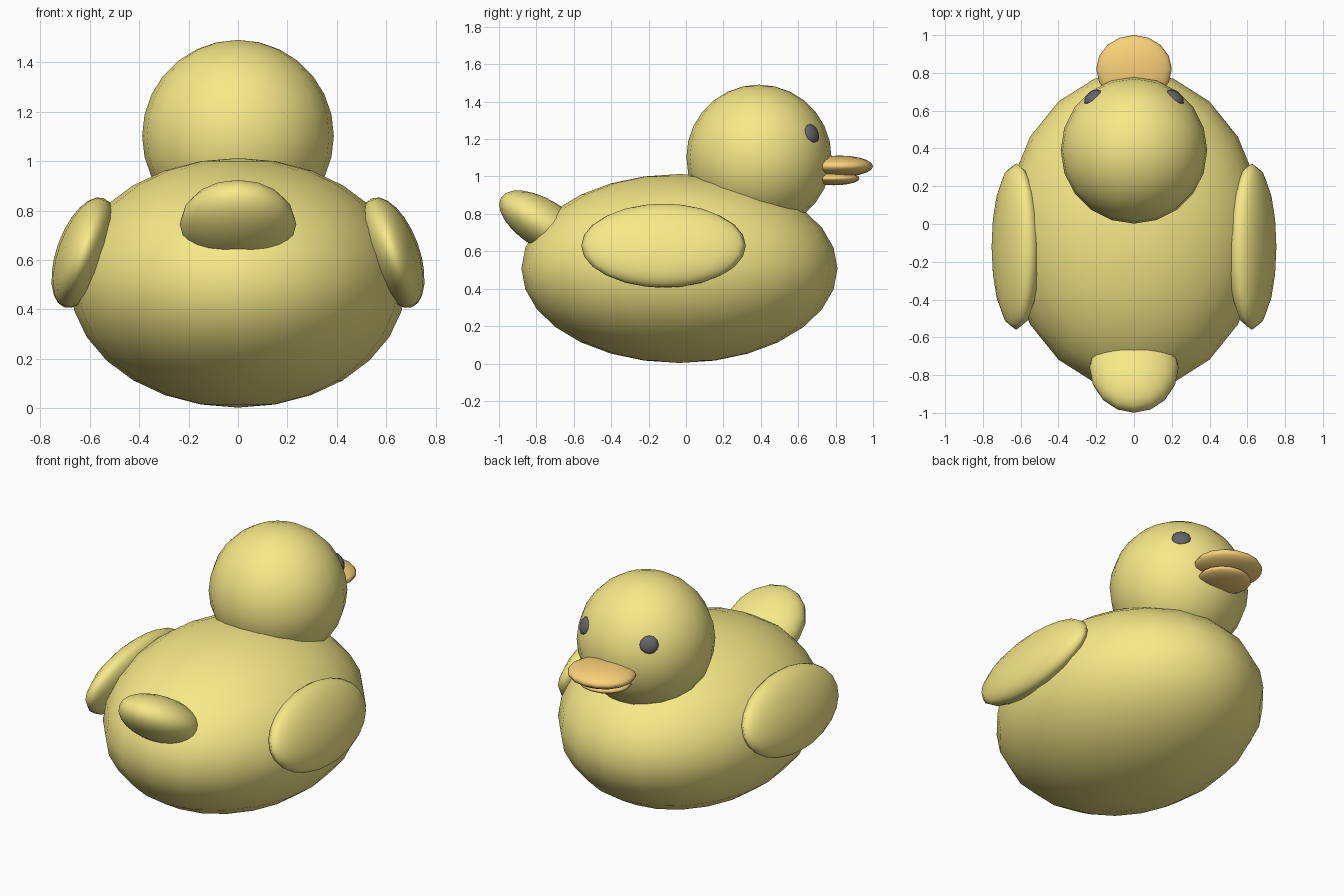
import bpy
from math import radians
from mathutils import Vector

if "Cube" in bpy.data.objects:
    bpy.data.objects.remove(bpy.data.objects["Cube"])


def material(name, rgb):
    m = bpy.data.materials.new(name)
    m.diffuse_color = (*rgb, 1)
    m.use_nodes = True
    m.node_tree.nodes["Principled BSDF"].inputs["Base Color"].default_value = m.diffuse_color
    return m


yellow = material("yellow", (0.93, 0.82, 0.25))
orange = material("orange", (0.95, 0.64, 0.19))
black = material("black", (0.13, 0.13, 0.15))


def ellipsoid(name, centre, radii, mat, rot=(0, 0, 0), segments=20, rings=14):
    bpy.ops.mesh.primitive_uv_sphere_add(segments=segments, ring_count=rings,
                                         radius=1, location=centre, rotation=rot)
    ob = bpy.context.object
    ob.name = name
    ob.scale = radii
    ob.data.materials.append(mat)
    bpy.ops.object.shade_smooth()
    return ob


# Body and head
ellipsoid("body", (0, -0.035, 0.508), (0.68, 0.845, 0.505), yellow)
head = Vector((0, 0.39, 1.103))
ellipsoid("head", head, (0.388, 0.388, 0.388), yellow)

# Upturned tail
ellipsoid("tail", (0, -0.76, 0.745), (0.236, 0.27, 0.13), yellow,
          (radians(-32), 0, 0), 16, 12)

# Flat two-part bill
ellipsoid("upper_bill", (0, 0.82, 1.055), (0.2, 0.18, 0.057), orange, segments=16, rings=10)
ellipsoid("lower_bill", (0, 0.79, 0.99), (0.155, 0.138, 0.037), orange, segments=16, rings=10)

# Wings leaning inwards, and eyes flattened against the head
for side, s in (("right", 1), ("left", -1)):
    ellipsoid(side + "_wing", (s * 0.624, -0.12, 0.63), (0.11, 0.44, 0.235), yellow,
              (0, radians(-20 * s), 0), 16, 12)
    out = Vector((s * 0.225, 0.29, 0.13)).normalized()
    ellipsoid(side + "_eye", head + out * 0.377, (0.054, 0.054, 0.027), black,
              out.to_track_quat('Z', 'Y').to_euler(), 12, 8)
